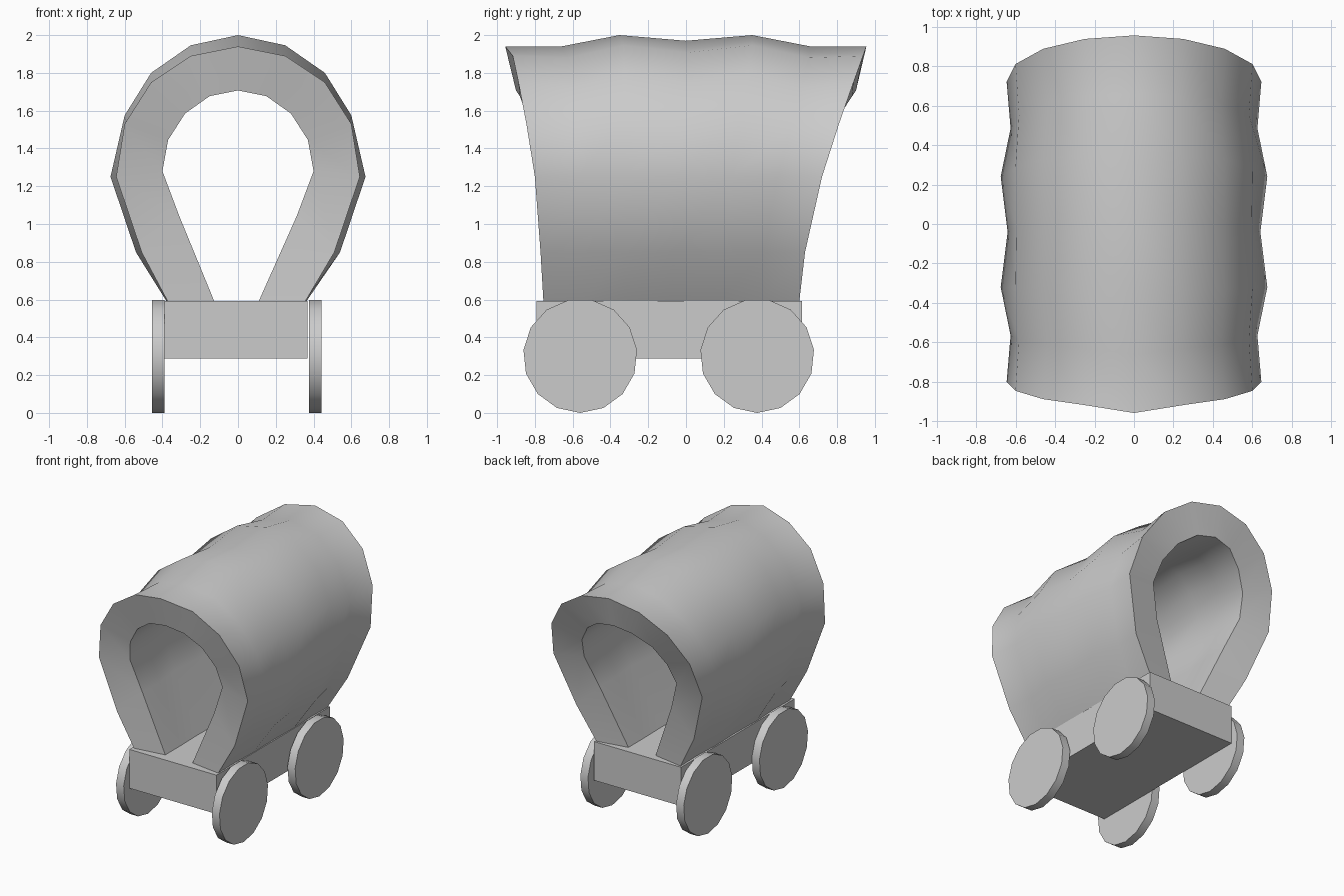
import bpy
import bmesh
from math import pi, radians

cube = bpy.data.objects.get("Cube")
if cube:
    bpy.data.objects.remove(cube, do_unlink=True)

grey = bpy.data.materials.new("plain grey")
grey.use_nodes = True
grey.diffuse_color = (0.6, 0.6, 0.6, 1)
grey.node_tree.nodes["Principled BSDF"].inputs["Base Color"].default_value = (0.6, 0.6, 0.6, 1)

CENTRE_X = -0.008
BED_TOP = 0.592


def finish(obj, name, smooth_angle=None):
    obj.name = name
    obj.data.name = name
    obj.data.materials.append(grey)
    bpy.ops.object.select_all(action="DESELECT")
    obj.select_set(True)
    bpy.context.view_layer.objects.active = obj
    if smooth_angle:
        bpy.ops.object.shade_smooth_by_angle(angle=radians(smooth_angle))


# Wagon bed
bpy.ops.mesh.primitive_cube_add(size=1, location=(-0.0105, -0.088, 0.44))
bed = bpy.context.object
bed.scale = (0.755, 1.405, 0.304)
finish(bed, "wagon_bed")

# Four fifteen-sided wheels
for side, sign in (("left", 1), ("right", -1)):
    for end, y in (("front", -0.56), ("rear", 0.377)):
        bpy.ops.mesh.primitive_cylinder_add(
            vertices=15, radius=0.302, depth=0.066,
            location=(-0.0065 + sign * 0.415, y, 0.302),
            rotation=(-pi / 2, 0, pi / 2))
        finish(bpy.context.object, f"{end}_{side}_wheel", 35)

# Canopy half profiles, crown to hem: x, z, front y, rear y
OUTER = [(0, 1.94, -0.957, 0.955), (0.25, 1.89, -0.917, 0.937),
         (0.46, 1.75, -0.887, 0.887), (0.6, 1.53, -0.845, 0.81),
         (0.645, 1.25, -0.8, 0.72), (0.51, 0.85, -0.77, 0.63),
         (0.365, BED_TOP, -0.755, 0.6)]
INNER = [(0, 1.707, -0.9, 0.9), (0.15, 1.677, -0.88, 0.88),
         (0.28, 1.585, -0.845, 0.82), (0.37, 1.445, -0.805, 0.76),
         (0.4, 1.28, -0.765, 0.69), (0.31, 1.04, -0.74, 0.625),
         (0.118, BED_TOP, -0.72, 0.555)]

# Cloth rings: position along the length, then the shift of crown (up),
# shoulders (up and out) and sides (out)
RINGS = [(0, 0, 0, 0, 0),
         (0.155, 0, -0.025, -0.02, -0.02),
         (0.316, 0.06, 0.05, 0, 0.03),
         (0.5, 0.03, 0, -0.005, -0.005),
         (0.684, 0.06, 0.05, 0, 0.03),
         (0.845, 0, -0.025, -0.02, -0.02),
         (1, 0, 0, 0, 0)]
# Weight of each shift at each profile point, crown to hem
CROWN = (1, 0.6, 0, 0, 0, 0, 0)
SHOULDER = (0, 0.4, 1, 0.9, 0, 0, 0)
SIDE = (0, 0, 0, 0, 1, 1, 0.2)


def arch(bm, profile, ring):
    """Vertices of one full arch from the left hem over to the right hem."""
    t, crown, up, out, side = ring
    verts = []
    last = len(profile) - 1
    for i in range(-last, last + 1):
        k = abs(i)
        x, z, front, rear = profile[k]
        x += out * SHOULDER[k] + side * SIDE[k]
        z += crown * CROWN[k] + up * SHOULDER[k]
        x = x if i < 0 else -x
        if k == last:
            x += CENTRE_X
        verts.append(bm.verts.new((x, front + (rear - front) * t, z)))
    return verts


# The lining follows the hoops outward only, and more gently
bm = bmesh.new()
loops = []
for ring in RINGS:
    lining = [ring[0]] + [0.7 * max(shift, 0) for shift in ring[1:]]
    loops.append(arch(bm, OUTER, ring) + arch(bm, INNER, lining)[::-1])
count = len(loops[0])

# Outer cloth, lining and hems
for a, b in zip(loops, loops[1:]):
    for i in range(count):
        j = (i + 1) % count
        bm.faces.new((a[i], a[j], b[j], b[i]))

# Broad dished rims at both openings
for loop in (loops[0], loops[-1]):
    for i in range(count // 2 - 1):
        bm.faces.new((loop[i], loop[i + 1], loop[count - 2 - i], loop[count - 1 - i]))

bmesh.ops.recalc_face_normals(bm, faces=bm.faces)
mesh = bpy.data.meshes.new("canopy")
bm.to_mesh(mesh)
bm.free()
canopy = bpy.data.objects.new("canopy", mesh)
bpy.context.collection.objects.link(canopy)
finish(canopy, "canopy", 45)
